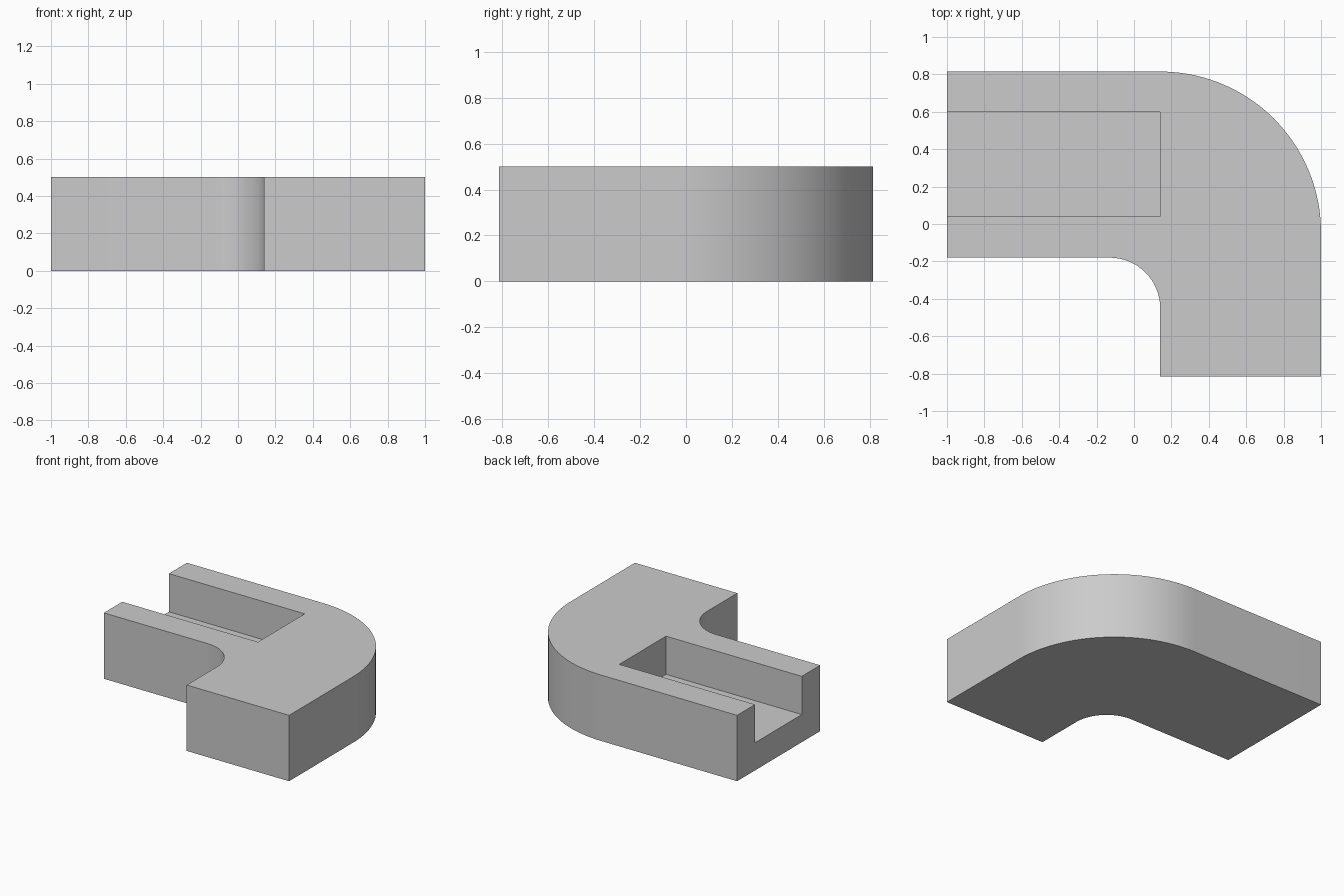
import bpy, bmesh, math

if "Cube" in bpy.data.objects:
    bpy.data.objects.remove(bpy.data.objects["Cube"], do_unlink=True)

HEIGHT = 0.5
HALF_Y = 0.815

grey = bpy.data.materials.new("plain grey")
grey.use_nodes = True
grey.diffuse_color = (0.6, 0.6, 0.6, 1)
grey.node_tree.nodes["Principled BSDF"].inputs["Base Color"].default_value = (0.6, 0.6, 0.6, 1)


def arc(cx, cy, radius, start, end, steps):
    """Points along an arc, angles in degrees."""
    angles = [math.radians(start + (end - start) * i / steps) for i in range(steps + 1)]
    return [(cx + radius * math.cos(a), cy + radius * math.sin(a)) for a in angles]


def extrude(name, outline, bottom, top):
    """Solid prism from a counter-clockwise outline."""
    bm = bmesh.new()
    face = bm.faces.new([bm.verts.new((x, y, bottom)) for x, y in outline])
    result = bmesh.ops.extrude_face_region(bm, geom=[face], use_keep_orig=True)
    moved = [v for v in result["geom"] if isinstance(v, bmesh.types.BMVert)]
    bmesh.ops.translate(bm, verts=moved, vec=(0, 0, top - bottom))
    bmesh.ops.recalc_face_normals(bm, faces=bm.faces)
    mesh = bpy.data.meshes.new(name)
    bm.to_mesh(mesh)
    bm.free()
    mesh.materials.append(grey)
    obj = bpy.data.objects.new(name, mesh)
    bpy.context.collection.objects.link(obj)
    return obj


# Elbow-shaped block with a rounded outer corner and a filleted inner corner
outer_r, inner_r = 0.86, 0.27
inner_x, inner_y = 0.14, -0.18
outline = [(inner_x, -HALF_Y), (1, -HALF_Y)]
outline += arc(1 - outer_r, HALF_Y - outer_r, outer_r, 0, 90, 40)
outline += [(-1, HALF_Y), (-1, inner_y)]
outline += arc(inner_x - inner_r, inner_y - inner_r, inner_r, 90, 0, 24)
block = extrude("elbow_block", outline, 0, HEIGHT)

# Channel cut into one arm, open at the end and the top
slot = [(-1.2, 0.04), (0.14, 0.04), (0.14, 0.6), (-1.2, 0.6)]
cutter = extrude("channel_cutter", slot, 0.21, HEIGHT + 0.2)
cutter.hide_render = True

cut = block.modifiers.new("channel", "BOOLEAN")
cut.operation = "DIFFERENCE"
cut.solver = "EXACT"
cut.object = cutter

bpy.ops.object.select_all(action="DESELECT")
block.select_set(True)
bpy.context.view_layer.objects.active = block
bpy.ops.object.modifier_apply(modifier=cut.name)
bpy.data.objects.remove(cutter, do_unlink=True)
bpy.ops.object.shade_smooth_by_angle(angle=math.radians(30))
